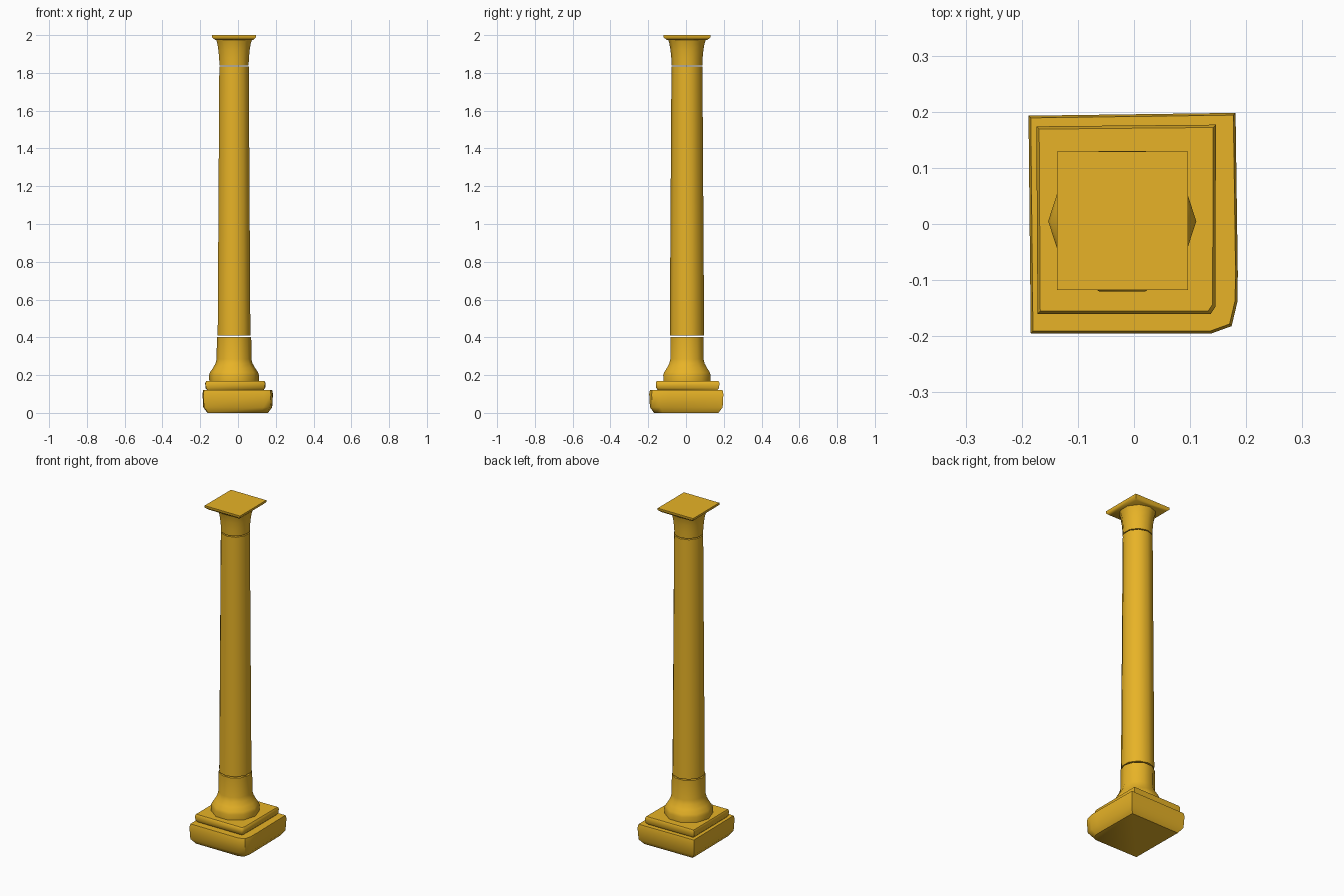
import bpy, bmesh
from math import cos, sin, pi, radians

if "Cube" in bpy.data.objects:
    bpy.data.objects.remove(bpy.data.objects["Cube"])

stone = bpy.data.materials.new("ochre_stone")
stone.diffuse_color = (0.8, 0.45, 0.02, 1)
stone.use_nodes = True
stone.node_tree.nodes["Principled BSDF"].inputs["Base Color"].default_value = stone.diffuse_color
CX, CY = -0.021, 0.005   # axis of the column


def loft(name, rings, angle=45):
    """Skin a stack of equal-length rings and cap both ends."""
    bm = bmesh.new()
    loops = [[bm.verts.new(p) for p in ring] for ring in rings]
    n = len(loops[0])
    for a, b in zip(loops, loops[1:]):
        for i in range(n):
            j = (i + 1) % n
            bm.faces.new((a[i], a[j], b[j], b[i]))
    bm.faces.new(loops[0][::-1])
    bm.faces.new(loops[-1])
    mesh = bpy.data.meshes.new(name)
    bm.to_mesh(mesh)
    bm.free()
    ob = bpy.data.objects.new(name, mesh)
    bpy.context.collection.objects.link(ob)
    mesh.materials.append(stone)
    bpy.ops.object.select_all(action='DESELECT')
    ob.select_set(True)
    bpy.context.view_layer.objects.active = ob
    bpy.ops.object.shade_smooth_by_angle(angle=radians(angle))
    return ob


def turned(name, profile, phase=0.0):
    """Ten-sided turned part from (radius, z) pairs."""
    loft(name, [[(CX + r * cos(phase + i * pi / 5), CY + r * sin(phase + i * pi / 5), z)
                 for i in range(10)] for r, z in profile])


def slab(name, outline, levels):
    """Stack an outline at (inset, z) levels, shrinking it towards its middle."""
    xs, ys = zip(*outline)
    mx, my = (min(xs) + max(xs)) / 2, (min(ys) + max(ys)) / 2
    hx, hy = max(xs) - mx, max(ys) - my
    loft(name, [[(mx + (x - mx) * (1 - d / hx), my + (y - my) * (1 - d / hy), z)
                 for x, y in outline] for d, z in levels], 50)


# Plinth with one worn front corner
slab("plinth",
     [(-0.184, -0.195), (0.138, -0.195), (0.174, -0.182), (0.184, -0.14),
      (0.185, -0.09), (0.181, 0.198), (-0.188, 0.193)],
     [(0.026, 0.0), (0.004, 0.03), (0, 0.10), (0.004, 0.12)])

# Upper step
slab("step",
     [(-0.172, -0.16), (0.137, -0.16), (0.145, -0.148), (0.146, 0.177), (-0.174, 0.174)],
     [(0.012, 0.119), (0.002, 0.132), (0, 0.158), (0.005, 0.168)])

# Flared foot of the column
turned("column_foot", [(0.131, 0.167), (0.132, 0.2), (0.127, 0.215), (0.112, 0.237),
                       (0.098, 0.262), (0.092, 0.285), (0.091, 0.402)])

# Tapered shaft
turned("shaft", [(0.091, 0.409), (0.082, 1.833)], pi / 10)

# Bell of the capital
turned("capital_bell", [(0.081, 1.839), (0.083, 1.88), (0.087, 1.92),
                        (0.093, 1.955), (0.1, 1.977)], pi / 10)

# Square top plate
slab("top_plate",
     [(-0.137, -0.118), (0.096, -0.118), (0.096, 0.129), (-0.137, 0.129)],
     [(0.016, 1.974), (0, 1.988), (0, 2.0)])
